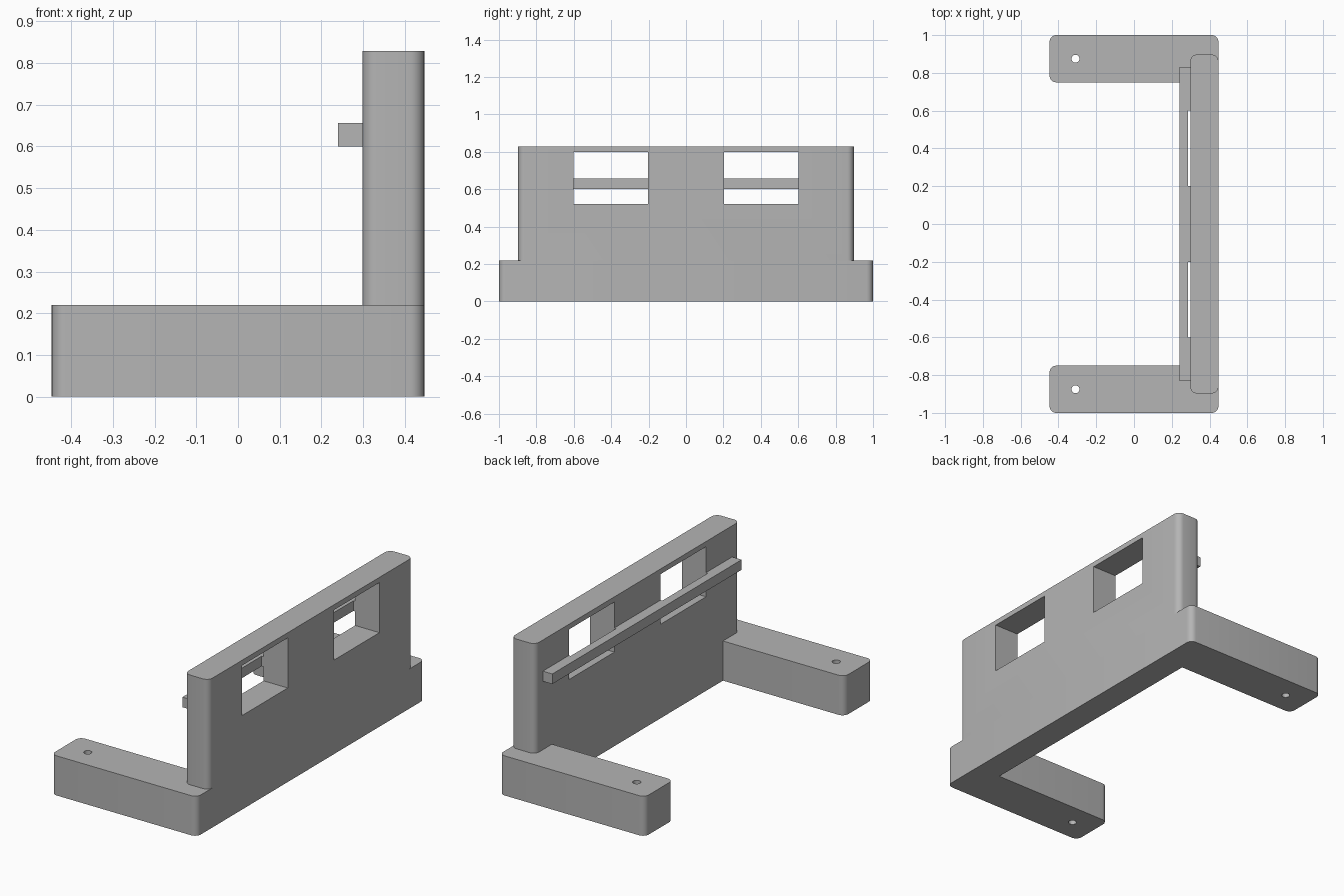
import bpy
import bmesh
from math import pi, sin, radians
from mathutils import Vector

if "Cube" in bpy.data.objects:
    bpy.data.objects.remove(bpy.data.objects["Cube"])

grey = bpy.data.materials.new("matte grey")
grey.use_nodes = True
grey.diffuse_color = (0.46, 0.46, 0.46, 1)
grey.node_tree.nodes["Principled BSDF"].inputs["Base Color"].default_value = grey.diffuse_color

RADIUS = 0.035
STEPS = 6
BACK, FRONT = -0.447, 0.447      # x extents
WALL = 0.298                     # inner face of the wall
LEG_TOP, TOP = 0.22, 0.829


def fillet(prev, corner, nxt, r):
    """Points of a quarter-round on a square corner."""
    a = (prev - corner).normalized() * r
    b = (nxt - corner).normalized() * r
    for i in range(STEPS + 1):
        t = i / STEPS * pi / 2
        yield corner + a * (1 - sin(t)) + b * (1 - sin(pi / 2 - t))


def prism(name, corners, z0, z1):
    """Extrude a plan outline of (x, y, rounded) corners."""
    pts = [Vector(c[:2]) for c in corners]
    outline = []
    for i, p in enumerate(pts):
        if corners[i][2]:
            outline += fillet(pts[i - 1], p, pts[(i + 1) % len(pts)], RADIUS)
        else:
            outline.append(p)
    bm = bmesh.new()
    face = bm.faces.new([bm.verts.new((p.x, p.y, z0)) for p in outline])
    ext = bmesh.ops.extrude_face_region(bm, geom=[face])["geom"]
    top = [v for v in ext if isinstance(v, bmesh.types.BMVert)]
    bmesh.ops.translate(bm, verts=top, vec=(0, 0, z1 - z0))
    bmesh.ops.recalc_face_normals(bm, faces=bm.faces)
    mesh = bpy.data.meshes.new(name)
    bm.to_mesh(mesh)
    bm.free()
    mesh.materials.append(grey)
    obj = bpy.data.objects.new(name, mesh)
    bpy.context.collection.objects.link(obj)
    return obj


def activate(obj):
    bpy.ops.object.select_all(action="DESELECT")
    obj.select_set(True)
    bpy.context.view_layer.objects.active = obj


def cut(obj, cutter):
    mod = obj.modifiers.new("cut", "BOOLEAN")
    mod.operation = "DIFFERENCE"
    mod.solver = "EXACT"
    mod.object = cutter
    cutter.hide_render = True
    activate(obj)
    bpy.ops.object.modifier_apply(modifier=mod.name)
    bpy.data.objects.remove(cutter)


# U-shaped base: two legs joined by the foot of the wall
base = prism("base", [
    (FRONT, -1, True), (FRONT, 1, True), (BACK, 1, True), (BACK, 0.75, True),
    (WALL, 0.75, False), (WALL, -0.75, False), (BACK, -0.75, True), (BACK, -1, True),
], 0, LEG_TOP)

# Upright wall
wall = prism("wall", [
    (FRONT, -0.897, True), (FRONT, 0.897, True),
    (WALL, 0.897, True), (WALL, -0.897, True),
], LEG_TOP, TOP)

# Rail on the inner face, thinned behind each window
rail_outline = [(0.24, 0.83), (0.24, -0.83), (WALL, -0.83)]
notch = 0.287
for y0, y1 in ((-0.602, -0.202), (0.202, 0.602)):
    rail_outline += [(WALL, y0), (notch, y0), (notch, y1), (WALL, y1)]
rail_outline.append((WALL, 0.83))
rail = prism("rail", [(x, y, False) for x, y in rail_outline], 0.6, 0.656)

# Windows through the wall and screw holes through the legs
for side in (-1, 1):
    y0, y1 = side * 0.202, side * 0.602
    cut(wall, prism("window_cutter", [
        (notch, y0, False), (0.6, y0, False), (0.6, y1, False), (notch, y1, False),
    ], 0.522, 0.8))
    bpy.ops.mesh.primitive_cylinder_add(vertices=32, radius=0.021, depth=1,
                                        location=(-0.31, side * 0.875, 0.1))
    hole = bpy.context.object
    hole.data.materials.append(grey)
    cut(base, hole)

for obj in (base, wall, rail):
    activate(obj)
    bpy.ops.object.shade_smooth_by_angle(angle=radians(30))
